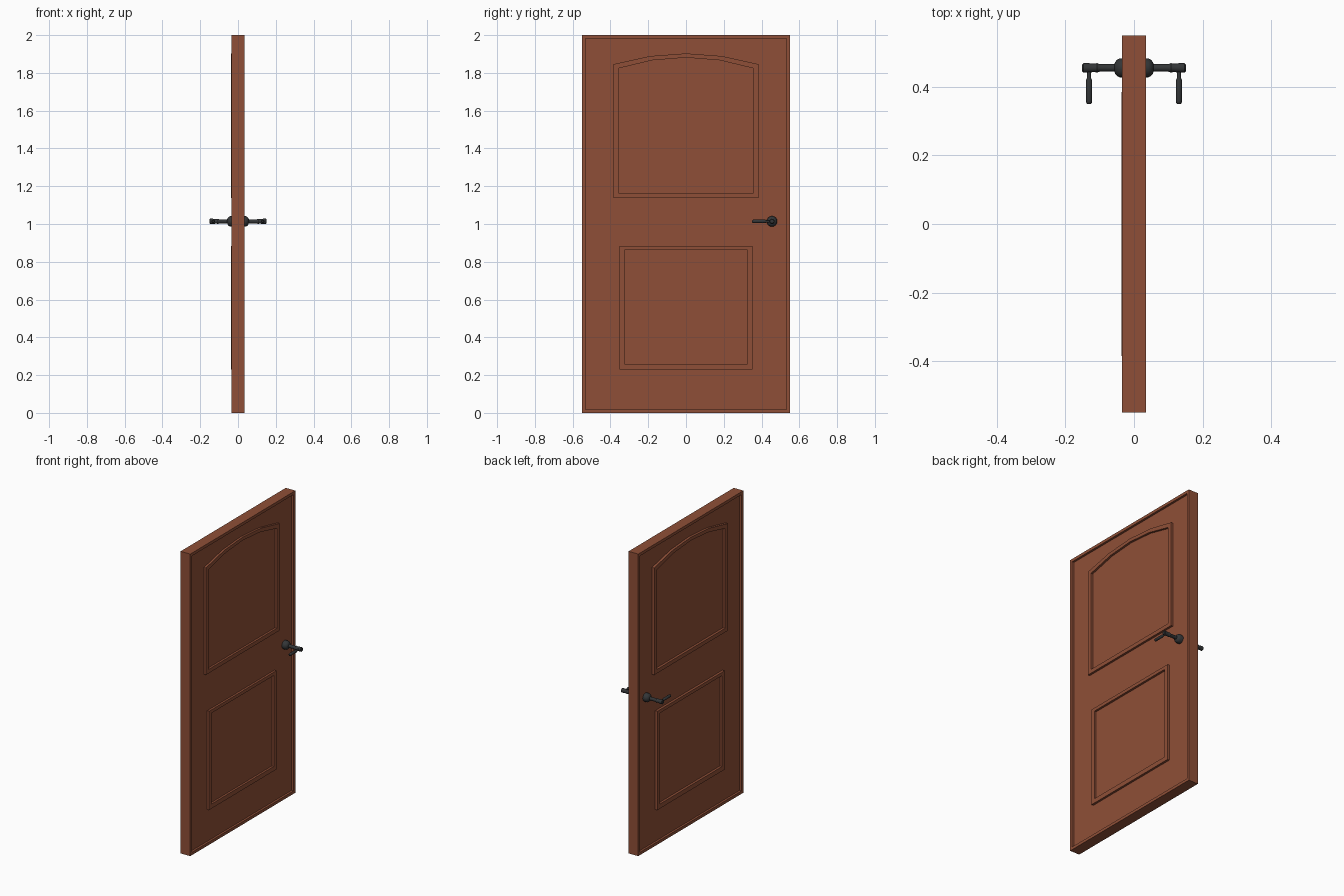
import bpy, bmesh, math

if "Cube" in bpy.data.objects:
    bpy.data.objects.remove(bpy.data.objects["Cube"])


def material(name, rgb):
    m = bpy.data.materials.new(name)
    m.diffuse_color = (*rgb, 1)
    m.use_nodes = True
    m.node_tree.nodes["Principled BSDF"].inputs["Base Color"].default_value = m.diffuse_color
    return m


WOOD = material("reddish brown wood", (0.275, 0.078, 0.038))
METAL = material("dark metal", (0.033, 0.036, 0.038))
FIELD = 0.021      # half thickness of the recessed field


def finish(bm, name, mat, smooth=False):
    bmesh.ops.recalc_face_normals(bm, faces=bm.faces[:])
    me = bpy.data.meshes.new(name)
    bm.to_mesh(me)
    bm.free()
    me.materials.append(mat)
    ob = bpy.data.objects.new(name, me)
    bpy.context.collection.objects.link(ob)
    if smooth:
        bpy.ops.object.select_all(action='DESELECT')
        ob.select_set(True)
        bpy.context.view_layer.objects.active = ob
        bpy.ops.object.shade_smooth_by_angle(angle=math.radians(35))
    return ob


# door slab with a narrow raised rim around each recessed face
bm = bmesh.new()
bmesh.ops.create_cube(bm, size=1)
for v in bm.verts:
    v.co = (v.co.x * 0.07, v.co.y * 1.1, v.co.z * 2 + 1)
sides = [f for f in bm.faces if abs(f.normal.x) > 0.9]
for f in sides:
    s = 1 if f.normal.x > 0 else -1
    bmesh.ops.inset_region(bm, faces=[f], thickness=0.027)
    r = bmesh.ops.extrude_discrete_faces(bm, faces=[f])
    for v in r["faces"][0].verts:
        v.co.x = s * FIELD
finish(bm, "door_slab", WOOD)


def outline(half, bottom, side_top, rise=0.0, n=4):
    """Rectangle whose top edge may be a shallow arch."""
    pts = [(-half, bottom), (half, bottom)]
    steps = n if rise else 1
    for i in range(steps + 1):
        t = 1 - 2 * i / steps
        pts.append((half * t, side_top + rise * (1 - t * t)))
    return pts


def moulding(name, outer, inner, x0, x1):
    bm = bmesh.new()
    rings = [[bm.verts.new((x, y, z)) for y, z in pts]
             for x, pts in ((x0, outer), (x1, outer), (x1, inner), (x0, inner))]
    n = len(outer)
    for k in range(4):
        a, b = rings[k], rings[(k + 1) % 4]
        for i in range(n):
            j = (i + 1) % n
            bm.faces.new((a[i], a[j], b[j], b[i]))
    finish(bm, name, WOOD)


# raised panel mouldings on both faces
for side, x0, x1 in (("right", FIELD - 0.002, 0.035), ("left", -FIELD + 0.002, -0.037)):
    moulding("upper_moulding_" + side, outline(0.385, 1.137, 1.846, 0.057),
             outline(0.357, 1.163, 1.824, 0.057), x0, x1)
    moulding("lower_moulding_" + side, outline(0.352, 0.23, 0.884),
             outline(0.325, 0.26, 0.862), x0, x1)

HY, HZ = 0.455, 1.014


def lathe(name, profile, place, n=16):
    """Revolve (distance, radius) pairs; place maps (d, u, v) to a position."""
    bm = bmesh.new()
    rings = []
    for d, r in profile:
        rings.append([bm.verts.new(place(d, r * math.cos(2 * math.pi * i / n),
                                         r * math.sin(2 * math.pi * i / n)))
                      for i in range(n)])
    for a, b in zip(rings, rings[1:]):
        for i in range(n):
            j = (i + 1) % n
            bm.faces.new((a[i], a[j], b[j], b[i]))
    bm.faces.new(rings[0])
    bm.faces.new(rings[-1])
    finish(bm, name, METAL, True)


# handles: rose, spindle with end knob, and lever pointing to the hinge side
for side, s in (("right", 1), ("left", -1)):
    def along_x(d, u, v):
        return (s * d, HY + u, HZ + v)

    def along_y(d, u, v):
        return (s * 0.131 + u, HY - d, HZ + v)

    lathe("rose_" + side, [(0.018, 0.028), (0.041, 0.028), (0.049, 0.024),
                           (0.055, 0.017), (0.057, 0.011)], along_x)
    lathe("spindle_" + side, [(0.05, 0.011), (0.1, 0.011), (0.108, 0.014), (0.114, 0.012),
                              (0.135, 0.014), (0.147, 0.014), (0.151, 0.01)], along_x)
    lathe("lever_" + side, [(0.0, 0.006), (0.03, 0.006), (0.036, 0.009), (0.097, 0.009),
                            (0.102, 0.008), (0.105, 0.005)], along_y)
